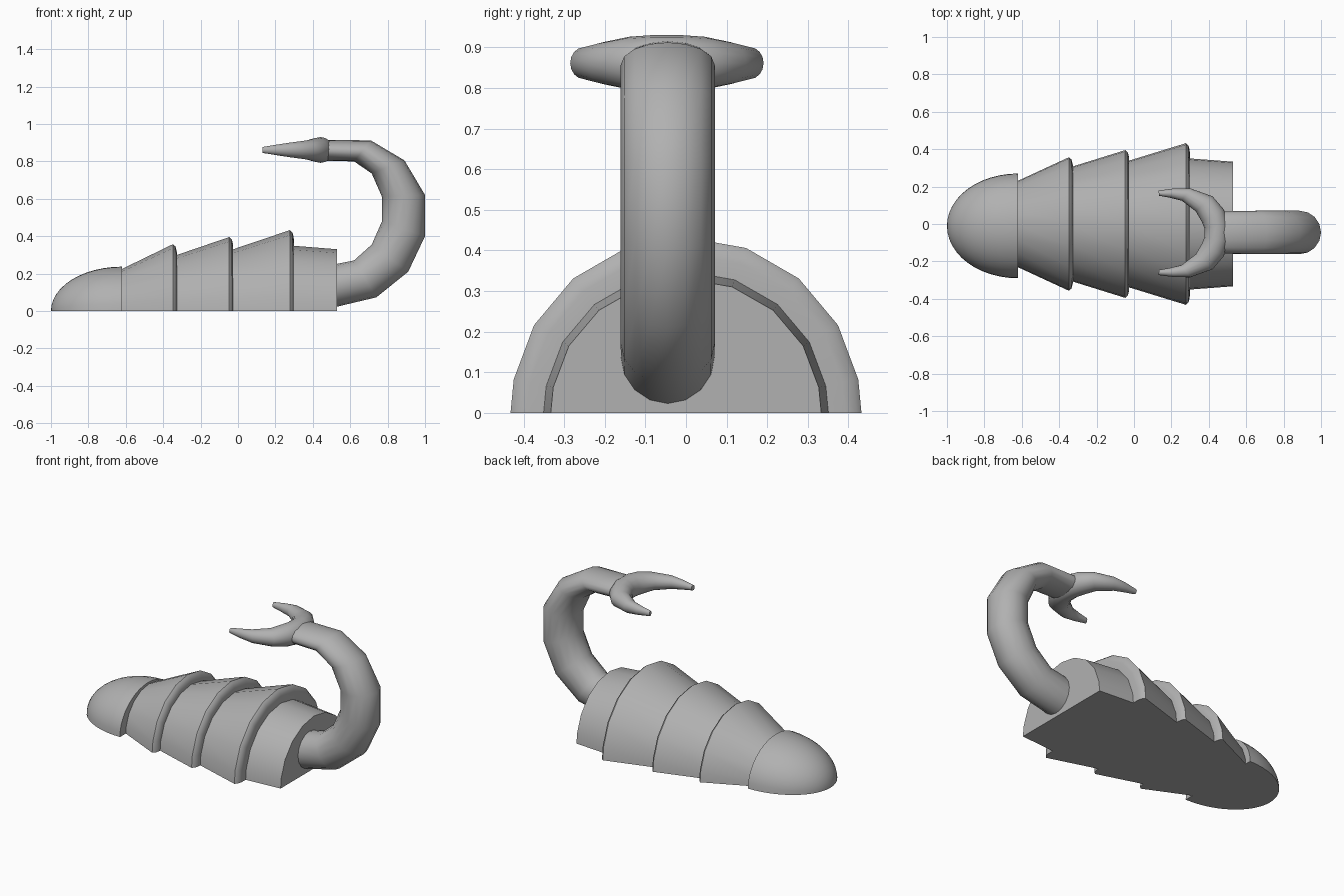
import bpy, bmesh
from math import sin, cos, pi, radians
from mathutils import Vector

if "Cube" in bpy.data.objects:
    bpy.data.objects.remove(bpy.data.objects["Cube"])

# One dark grey for the whole model
GREY = bpy.data.materials.new("dark_grey")
GREY.diffuse_color = (0.44, 0.44, 0.44, 1)
GREY.use_nodes = True
GREY.node_tree.nodes["Principled BSDF"].inputs["Base Color"].default_value = GREY.diffuse_color


def loft(name, rings, tip=None, angle=35):
    """Skin a list of equal-length rings, capping both ends (or closing to a tip)."""
    bm = bmesh.new()
    vr = [[bm.verts.new(p) for p in r] for r in rings]
    n = len(vr[0])
    for a, b in zip(vr, vr[1:]):
        for i in range(n):
            j = (i + 1) % n
            bm.faces.new((a[i], a[j], b[j], b[i]))
    if tip:
        t = bm.verts.new(tip)
        for i in range(n):
            bm.faces.new((vr[0][i], vr[0][(i + 1) % n], t))
    else:
        bm.faces.new(vr[0])
    bm.faces.new(vr[-1])
    bmesh.ops.recalc_face_normals(bm, faces=bm.faces[:])
    me = bpy.data.meshes.new(name)
    bm.to_mesh(me)
    bm.free()
    me.materials.append(GREY)
    ob = bpy.data.objects.new(name, me)
    bpy.context.collection.objects.link(ob)
    bpy.ops.object.select_all(action='DESELECT')
    ob.select_set(True)
    bpy.context.view_layer.objects.active = ob
    bpy.ops.object.shade_smooth_by_angle(angle=radians(angle))
    return ob


def arch(x, ry, rz, angles, y0=0.0):
    return [(x, y0 + ry * cos(radians(a)), rz * sin(radians(a))) for a in angles]


def sweep(name, sections, to3d, axis, sides=16):
    """Elliptical rings; each section is (outer u, outer v, inner u, inner v, half width)."""
    rings = []
    for u1, v1, u2, v2, w in sections:
        a, b = to3d(u1, v1), to3d(u2, v2)
        mid, half = (a + b) / 2, (a - b) / 2
        rings.append([mid + half * cos(2 * pi * i / sides) + axis * w * sin(2 * pi * i / sides)
                      for i in range(sides)])
    return loft(name, rings, angle=45)


# Rounded head: half of an ellipsoid, flat at the rear
head_angles = [180 * i / 20 for i in range(21)]
rings = []
for k in range(1, 13):
    t = k / 12 * pi / 2
    rings.append(arch(-0.62 - 0.38 * cos(t), 0.28 * sin(t), 0.237 * sin(t), head_angles, -0.01))
loft("head", rings, tip=(-1.0, -0.01, 0))

# Flared, faceted body segments with a softly turned rear rim
facets = [0, 11, 30, 50, 70, 90, 110, 130, 150, 169, 180]
segments = [(-0.63, 0.22, -0.348, 0.357), (-0.34, 0.295, -0.047, 0.395), (-0.04, 0.325, 0.277, 0.432)]
for i, (x1, r1, x2, r2) in enumerate(segments):
    rear = [(0, r2), (0.014, r2 - 0.012), (0.021, r2 - 0.04), (0.022, r2 - 0.1)]
    loft(f"body_segment_{i + 1}", [arch(x1, r1 * 1.03, r1, facets)]
         + [arch(x2 + dx, r, r, facets) for dx, r in rear], angle=50)
loft("body_rear", [arch(0.28, 0.352, 0.35, facets), arch(0.53, 0.333, 0.33, facets)])

# Curled tail, drawn in the x-z plane
Y0 = -0.045
tail = [
    (0.50, 0.016, 0.48, 0.242, 0.115), (0.74, 0.073, 0.62, 0.27, 0.116),
    (0.91, 0.21, 0.715, 0.355, 0.116), (1.0, 0.40, 0.77, 0.48, 0.116),
    (1.0, 0.62, 0.77, 0.61, 0.116), (0.89, 0.805, 0.715, 0.735, 0.116),
    (0.71, 0.912, 0.62, 0.80, 0.116), (0.475, 0.915, 0.475, 0.802, 0.112),
]
sweep("tail", tail, lambda u, v: Vector((u, Y0, v)), Vector((0, 1, 0)))

# Crescent pincer at the tail end, half drawn in the x-y plane then mirrored
half = [
    (0.13, 0.226, 0.135, 0.198, 0.016), (0.215, 0.237, 0.195, 0.187, 0.028),
    (0.30, 0.238, 0.255, 0.172, 0.039), (0.42, 0.195, 0.33, 0.115, 0.052),
    (0.48, 0.125, 0.362, 0.06, 0.065), (0.508, 0.048, 0.376, 0.025, 0.069),
]
other = [(a, -b, c, -d, w) for a, b, c, d, w in reversed(half)]
sweep("pincer", half + other, lambda u, v: Vector((u, Y0 - 0.002 + v, 0.861)), Vector((0, 0, 1)))
